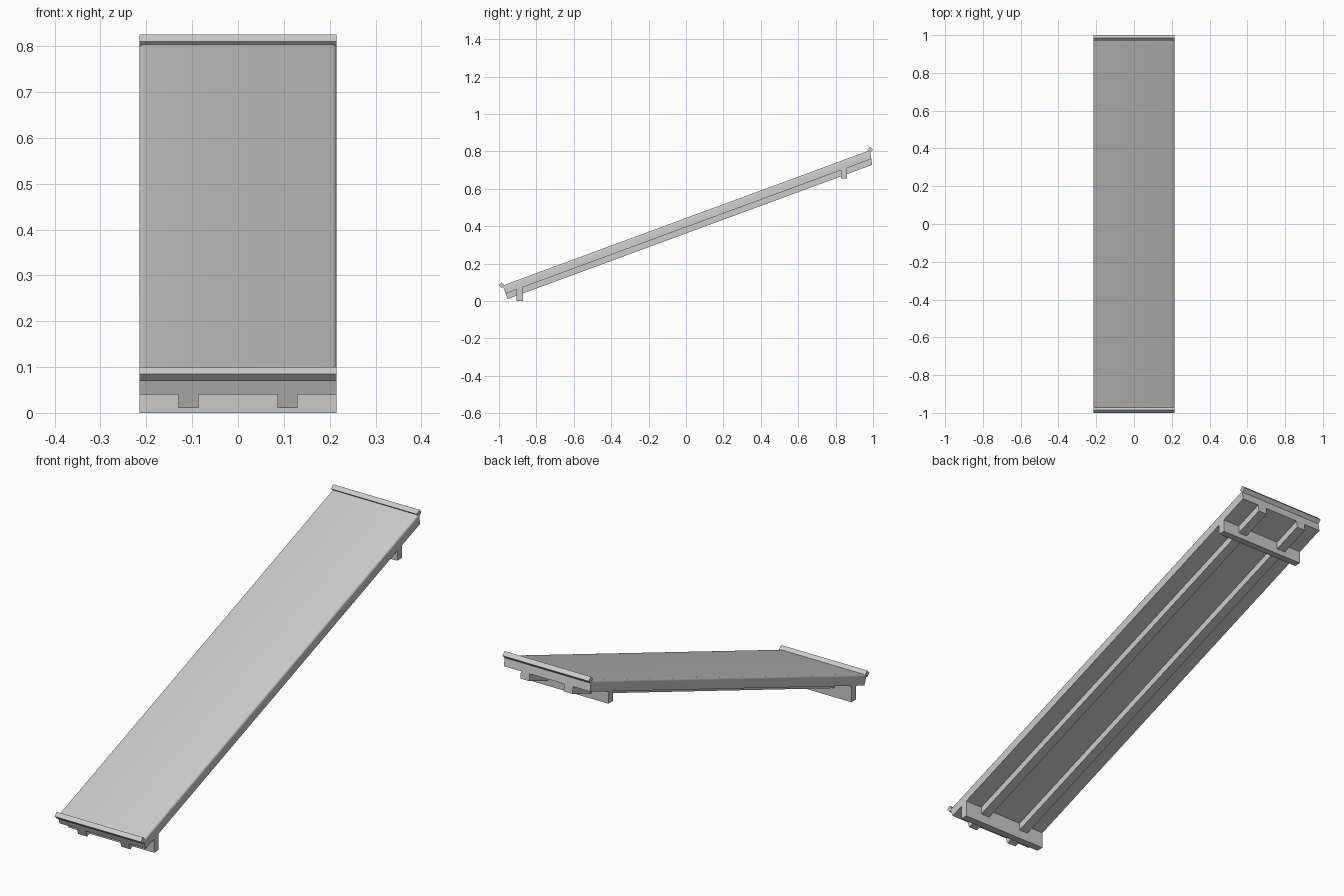
import bpy
import math

cube = bpy.data.objects.get("Cube")
if cube:
    bpy.data.objects.remove(cube, do_unlink=True)

grey = bpy.data.materials.new("light_grey")
grey.use_nodes = True
grey.diffuse_color = (0.6, 0.6, 0.6, 1)
grey.node_tree.nodes["Principled BSDF"].inputs["Base Color"].default_value = (0.6, 0.6, 0.6, 1)

HALF_WIDTH = 0.215
SLOPE = 0.368


def under(y):
    """Height of the slab underside at y."""
    return 0.040 + SLOPE * (y + 0.964)


def prism(name, profile, x0, x1):
    """Extrude a (y, z) profile, listed counter-clockwise, from x0 to x1."""
    n = len(profile)
    verts = [(x, y, z) for x in (x0, x1) for y, z in profile]
    faces = [tuple(reversed(range(n))), tuple(range(n, 2 * n))]
    faces += [(i, (i + 1) % n, n + (i + 1) % n, n + i) for i in range(n)]
    mesh = bpy.data.meshes.new(name)
    mesh.from_pydata(verts, [], faces)
    mesh.materials.append(grey)
    obj = bpy.data.objects.new(name, mesh)
    bpy.context.collection.objects.link(obj)
    return obj


# Sloping slab with softened long top edges
slab = prism("slab", [(-0.964, under(-0.964)), (0.991, under(0.991)),
                      (0.983, 0.806), (-0.980, 0.083)], -HALF_WIDTH, HALF_WIDTH)
weights = slab.data.attributes.new("bevel_weight_edge", 'FLOAT', 'EDGE')
for edge in slab.data.edges:
    a, b = (slab.data.vertices[i] for i in edge.vertices)
    if {a.index % 4, b.index % 4} == {2, 3}:
        weights.data[edge.index].value = 1.0
bevel = slab.modifiers.new("rounded_edges", 'BEVEL')
bevel.limit_method = 'WEIGHT'
bevel.width = 0.010
bevel.segments = 4
bpy.ops.object.select_all(action='DESELECT')
slab.select_set(True)
bpy.context.view_layer.objects.active = slab
bpy.ops.object.modifier_apply(modifier=bevel.name)
bpy.ops.object.shade_smooth_by_angle(angle=math.radians(35))

# Two long beams under the slab
for side, x in (("left", 0.108), ("right", -0.108)):
    prism(side + "_beam", [(-0.953, 0.011), (0.995, 0.011 + SLOPE * 1.948),
                           (0.991, under(0.991)), (-0.964, under(-0.964))],
          x - 0.022, x + 0.022)

# Upright cross bars under each end
for name, y0, y1, z0 in (("lower_cross_bar", -0.905, -0.872, 0.0),
                         ("upper_cross_bar", 0.828, 0.860, 0.655)):
    prism(name, [(y0, z0), (y1, z0), (y1, under(y1)), (y0, under(y0))],
          -HALF_WIDTH, HALF_WIDTH)

# Square edge strips turned on their corners
R = 0.015
for name, y, z in (("lower_edge_strip", -0.985, 0.085),
                   ("upper_edge_strip", 0.985, 0.810)):
    prism(name, [(y, z - R), (y + R, z), (y, z + R), (y - R, z)],
          -HALF_WIDTH, HALF_WIDTH)
